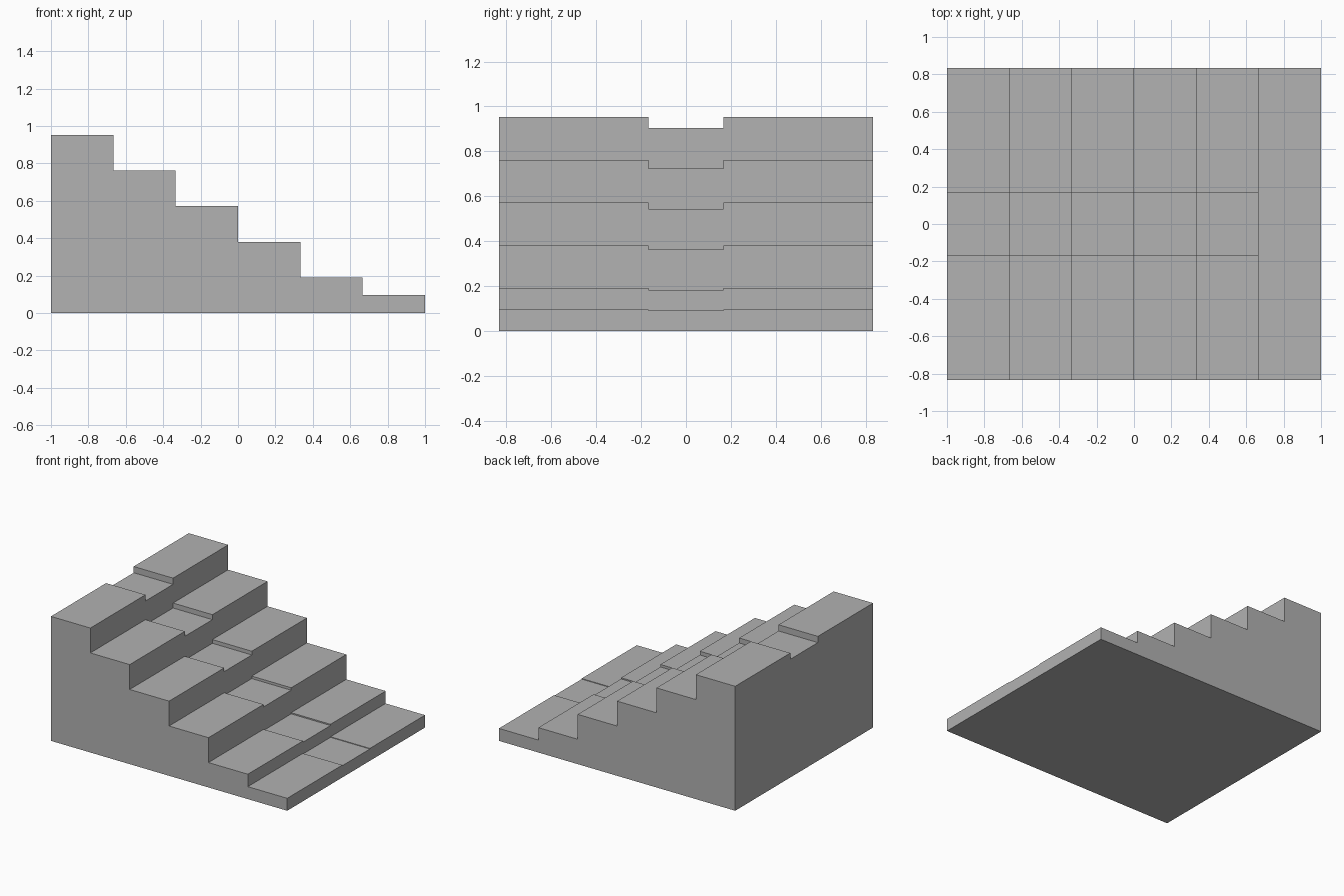
import bpy
import bmesh

default = bpy.data.objects.get("Cube")
if default:
    bpy.data.objects.remove(default, do_unlink=True)

# Plain grey stone
stone = bpy.data.materials.new("grey_stone")
stone.use_nodes = True
GREY = (0.445, 0.445, 0.445, 1.0)
stone.diffuse_color = GREY
stone.node_tree.nodes["Principled BSDF"].inputs["Base Color"].default_value = GREY

TREAD = 1 / 3
HALF_DEPTH = 5 / 6
HALF_CHANNEL = 1 / 6
RISE = 4 / 21
HEIGHTS = [RISE * k for k in (5, 4, 3, 2, 1, 0.5)]
WEAR = 0.95  # the middle of every step is worn down to this share


def stair_strip(name, y0, y1, scale):
    """Stepped side profile in the xz plane, extruded along y."""
    profile = [(-1, 0)]
    for i, h in enumerate(HEIGHTS):
        x = -1 + i * TREAD
        profile += [(x, h * scale), (x + TREAD, h * scale)]
    profile.append((1, 0))

    bm = bmesh.new()
    face = bm.faces.new([bm.verts.new((x, y0, z)) for x, z in profile])
    moved = bmesh.ops.extrude_face_region(bm, geom=[face], use_keep_orig=True)["geom"]
    verts = [v for v in moved if isinstance(v, bmesh.types.BMVert)]
    bmesh.ops.translate(bm, verts=verts, vec=(0, y1 - y0, 0))
    bmesh.ops.recalc_face_normals(bm, faces=bm.faces)
    mesh = bpy.data.meshes.new(name)
    bm.to_mesh(mesh)
    bm.free()
    mesh.materials.append(stone)
    obj = bpy.data.objects.new(name, mesh)
    bpy.context.collection.objects.link(obj)
    return obj


# Full-height steps at front and back, worn steps between them
stair_strip("front_steps", -HALF_DEPTH, -HALF_CHANNEL, 1)
stair_strip("worn_middle_steps", -HALF_CHANNEL, HALF_CHANNEL, WEAR)
stair_strip("back_steps", HALF_CHANNEL, HALF_DEPTH, 1)
